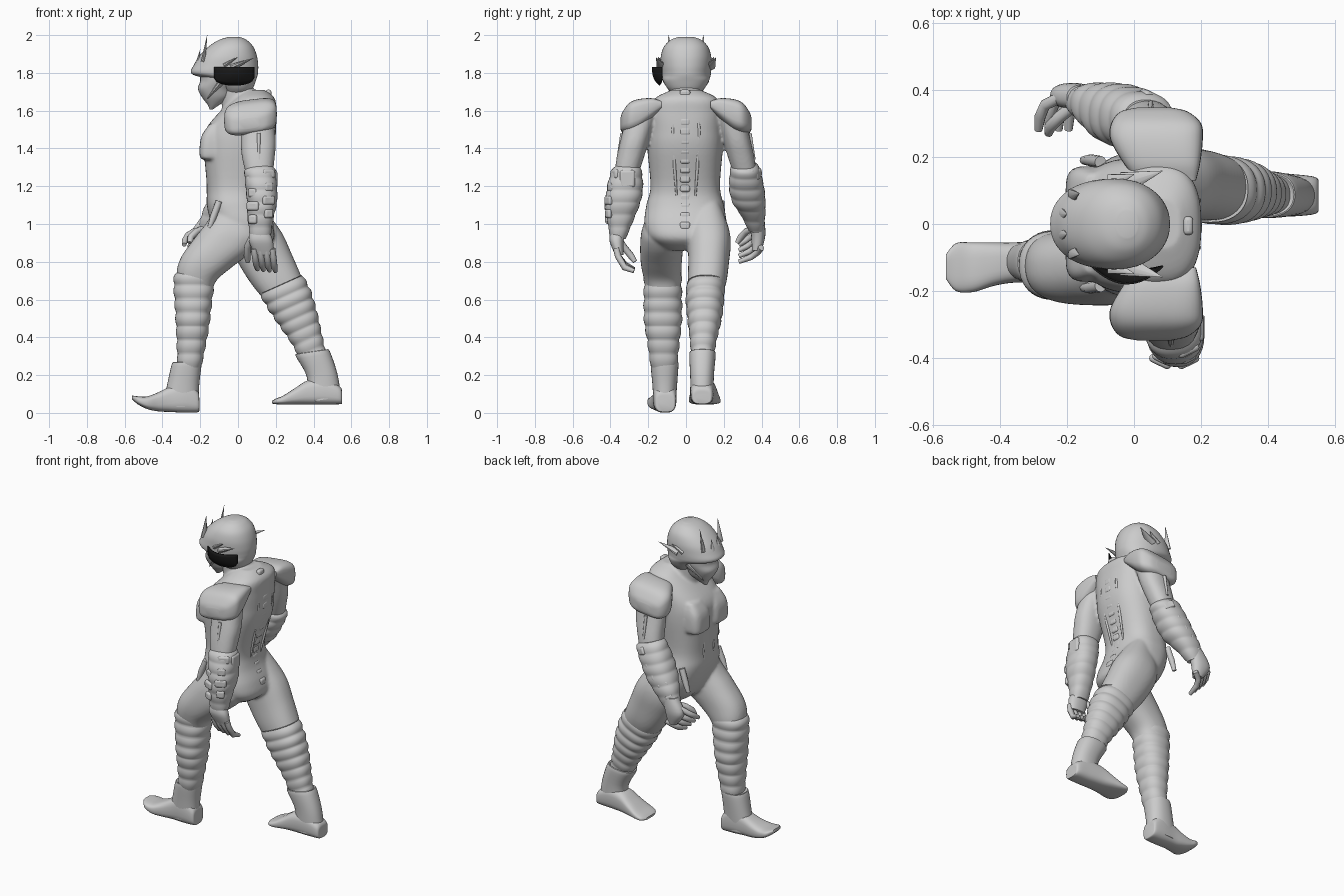
import bpy, bmesh, math
from mathutils import Vector


def finish(name, bm, angle=40):
    bmesh.ops.recalc_face_normals(bm, faces=bm.faces)
    me = bpy.data.meshes.new(name)
    bm.to_mesh(me)
    bm.free()
    for p in me.polygons:
        p.use_smooth = True
    me.set_sharp_from_angle(angle=math.radians(angle))
    ob = bpy.data.objects.new(name, me)
    bpy.context.collection.objects.link(ob)
    return ob


def loft(name, secs, axis='z', n=32, sub=5, power=2.3, tilt=0, shear=0, ripple=None):
    """Skin of sections (t, a0, a1, b0, b1): extents of a superellipse at t along the axis."""
    rows = []
    for i in range(len(secs) - 1):
        p = [Vector(secs[max(0, min(len(secs) - 1, i + k))]) for k in (-1, 0, 1, 2)]
        for s in range(sub + (i == len(secs) - 2)):
            u = s / sub
            rows.append(0.5 * (2 * p[1] + (p[2] - p[0]) * u + (2 * p[0] - 5 * p[1] + 4 * p[2] - p[3]) * u * u
                               + (3 * p[1] - p[0] - 3 * p[2] + p[3]) * u ** 3))
    bm = bmesh.new()
    rings = []
    for t, a0, a1, b0, b1 in rows:
        ca, cb, ra, rb = (a0 + a1) / 2, (b0 + b1) / 2, (a1 - a0) / 2, (b1 - b0) / 2
        k = 1
        if ripple and ripple[0] <= t <= ripple[1]:
            k += ripple[3] * (abs(math.sin(math.pi * (t - ripple[0]) / ripple[2])) - 0.6)
        ring = []
        for j in range(n):
            c, s = math.cos(2 * math.pi * j / n), math.sin(2 * math.pi * j / n)
            da = ra * k * math.copysign(abs(c) ** (2 / power), c)
            db = rb * k * math.copysign(abs(s) ** (2 / power), s) + shear * da
            a, b, h = ca + da, cb + db, t + tilt * da
            ring.append(bm.verts.new({'z': (a, b, h), 'x': (h, a, b), 'y': (a, h, b)}[axis]))
        rings.append(ring)
    for r, q in zip(rings, rings[1:]):
        for j in range(n):
            bm.faces.new((r[j], r[(j + 1) % n], q[(j + 1) % n], q[j]))
    bm.faces.new(rings[0])
    bm.faces.new(rings[-1])
    return finish(name, bm)


def spike(name, base, tip, r, flat=0.5):
    bm = bmesh.new()
    d = Vector(tip) - Vector(base)
    bmesh.ops.create_cone(bm, cap_ends=True, segments=10, radius1=r, radius2=0.001, depth=d.length)
    bmesh.ops.scale(bm, vec=(1, flat, 1), verts=bm.verts)
    ob = finish(name, bm)
    ob.rotation_mode = 'QUATERNION'
    ob.rotation_quaternion = d.to_track_quat('Z', 'Y')
    ob.location = (Vector(base) + Vector(tip)) / 2


def plate(name, loc, size, rot=(0, 0, 0), bevel=0.012):
    bm = bmesh.new()
    bmesh.ops.create_cube(bm, size=1)
    bmesh.ops.scale(bm, vec=size, verts=bm.verts)
    ob = finish(name, bm)
    ob.location, ob.rotation_euler = loc, rot
    m = ob.modifiers.new("Bevel", 'BEVEL')
    m.width, m.segments = bevel, 3


def rod(name, pts, r):
    cu = bpy.data.curves.new(name, 'CURVE')
    cu.dimensions, cu.bevel_depth, cu.bevel_resolution, cu.use_fill_caps = '3D', r, 3, True
    sp = cu.splines.new('POLY')
    sp.points.add(len(pts) - 1)
    for i, (p, c) in enumerate(zip(sp.points, pts)):
        p.co = (*c, 1)
        p.radius = 0.7 if i == len(pts) - 1 else 1
    sp.use_smooth = True
    bpy.context.collection.objects.link(bpy.data.objects.new(name, cu))


# Body: torso, neck, chest, thighs and upper arms, fused into one skin
body = loft("body", [(1.71, .03, .14, -.075, .075), (1.665, -.02, .195, -.165, .165), (1.59, -.1, .2, -.2, .19),
                     (1.5, -.17, .2, -.205, .195), (1.4, -.18, .19, -.205, .195), (1.2, -.165, .135, -.188, .18),
                     (1.1, -.165, .14, -.21, .2), (1.0, -.14, .18, -.22, .215), (.92, -.1, .19, -.19, .195),
                     (.86, -.04, .12, -.1, .12)], n=48, power=2.5)
loft("neck", [(1.78, -.1, .07, -.08, .08), (1.56, -.08, .1, -.075, .075)])
loft("front_thigh", [(1.1, -.1, .06, -.18, -.03), (.98, -.165, .13, -.23, -.012), (.9, -.225, .09, -.242, -.013),
                     (.8, -.3, -.03, -.24, -.022), (.72, -.325, -.115, -.225, -.025),
                     (.64, -.31, -.14, -.2, -.035)], n=40, tilt=-.2)
loft("rear_thigh", [(1.1, -.02, .11, .03, .18), (.98, -.04, .19, .01, .225), (.9, -.03, .24, .01, .237),
                    (.8, .02, .285, .012, .228), (.7, .085, .33, .01, .215), (.62, .15, .365, .015, .19)],
     n=40, tilt=.3)
loft("left_upper_arm", [(1.6, .02, .18, -.31, -.15), (1.45, .015, .2, -.345, -.195), (1.36, .02, .195, -.365, -.22),
                        (1.27, .04, .185, -.38, -.25)])
loft("right_upper_arm", [(1.6, -.01, .17, .15, .31), (1.45, -.03, .155, .195, .34), (1.36, -.035, .13, .22, .36),
                         (1.27, -.04, .1, .25, .375)])
for y in (-.091, .091):
    loft("chest", [(z, x, -.06, y - r, y + r) for z, x, r in
                   ((1.53, -.15, .06), (1.46, -.195, .079), (1.36, -.203, .079), (1.34, -.18, .06))], power=3.5)
for o in bpy.data.objects:
    o.select_set(True)
bpy.context.view_layer.objects.active = body
bpy.ops.object.join()
m = body.modifiers.new("Fuse", 'REMESH')
m.mode, m.voxel_size, m.use_smooth_shade = 'VOXEL', .009, True
m = body.modifiers.new("Soften", 'SMOOTH')
m.factor, m.iterations = .5, 5

for s in (-1, 1):
    rod("belly_seam", [(-.158, s * .04, 1.34), (-.16, s * .05, 1.2), (-.155, s * .035, 1.08)], .008)
    rod("hip_pocket", [(-.1, s * .185, 1.12), (-.13, s * .19, 1.04), (-.15, s * .19, .98)], .018)
    rod("back_seam", [(.178, s * .05, 1.66), (.192, s * .07, 1.5), (.158, s * .06, 1.3), (.125, s * .05, 1.15)], .008)
    # Shoulder pads, flared outward and higher at the back
    pad = [(.13, .01, .185, 1.6, 1.645), (.18, -.03, .197, 1.55, 1.66), (.25, -.07, .205, 1.49, 1.655),
           (.3, -.068, .2, 1.475, 1.635), (.335, -.04, .16, 1.485, 1.59), (.347, .01, .11, 1.505, 1.56)]
    loft("shoulder_pad", [(s * p[0],) + p[1:] for p in pad], axis='y', power=3.6, shear=.12)
# Spine segments following the curve of the back
for i in range(15):
    z = 1.69 - .05 * i
    x = .153 + .035 * math.cos((z - 1.52) * 7.8) + max(0, 1.12 - z) * .3
    plate("spine_segment", (x, -.005, z), (.03, .055, .042))

# Collar, face and helmet
loft("collar", [(1.66, -.06, .13, -.085, .085), (1.63, -.09, .15, -.11, .11), (1.58, -.1, .16, -.13, .13)], tilt=.3)
loft("face_mask", [(1.81, -.205, .02, -.11, .11), (1.76, -.2, .02, -.105, .105), (1.715, -.212, -.02, -.085, .085),
                   (1.67, -.19, -.04, -.065, .065), (1.63, -.16, -.1, -.035, .035), (1.605, -.15, -.135, -.01, .01)])
loft("helmet", [(z, x0, x1, -r, r) for z, x0, x1, r in
                ((1.99, -.05, .01, .04), (1.975, -.1, .045, .08), (1.94, -.155, .08, .116), (1.89, -.205, .1, .133),
                 (1.84, -.235, .107, .135), (1.805, -.25, .106, .133), (1.785, -.225, .103, .13),
                 (1.76, -.13, .095, .122), (1.72, -.09, .08, .1), (1.69, -.07, .06, .07))], n=48, power=2.15)
for s in (-1, 1):
    spike("brow_horn", (-.185, s * .085, 1.86), (-.163, s * .092, 2.0), .022)
    spike("brow_tooth", (-.215, s * .03, 1.85), (-.2, s * .03, 1.925), .02)
    spike("ear_fin", (-.03, s * .122, 1.83), (.085, s * .158, 1.88), .035)
    spike("ear_fin_small", (-.07, s * .125, 1.84), (-.0, s * .148, 1.885), .025)
    spike("jaw_guard", (-.08, s * .08, 1.76), (-.165, s * .06, 1.66), .045, .5)

# Side visor, a dark bowed sheet
bm = bmesh.new()
grid = []
for i in range(17):
    u = i / 8 - 1
    drop = .055 + .043 * math.sqrt(max(0, 1 - u * u))
    grid.append([bm.verts.new((-.02 + .108 * u, -.128 - .052 * (1 - u * u) * (1 - .75 * (v / 5) ** 3),
                               1.83 - drop * v / 5)) for v in range(6)])
for a, b in zip(grid, grid[1:]):
    for v in range(5):
        bm.faces.new((a[v], b[v], b[v + 1], a[v + 1]))
visor = finish("visor", bm)
visor.modifiers.new("Solidify", 'SOLIDIFY').thickness = .006
black = bpy.data.materials.new("black")
black.diffuse_color = (.01, .01, .01, 1)
visor.data.materials.append(black)

# Pleated shins: front (-y) and rear (+y)
loft("front_shin", [(.75, -.32, -.12, -.215, -.03), (.7, -.34, -.125, -.222, -.024), (.5, -.33, -.148, -.222, -.022),
                    (.4, -.325, -.163, -.208, -.032), (.24, -.32, -.195, -.185, -.048)],
     n=40, sub=20, ripple=(.24, .75, .0729, .08))
loft("rear_shin", [(.68, .115, .34, .005, .205), (.6, .16, .383, .0, .2), (.5, .222, .415, .008, .188),
                   (.4, .285, .44, .02, .165), (.27, .35, .47, .03, .14)],
     n=40, sub=16, tilt=.45, ripple=(.27, .68, .0586, .08))

# Boots
loft("front_boot_shaft", [(.262, -.335, -.205, -.175, -.05), (.26, -.35, -.193, -.187, -.04),
                          (.15, -.375, -.205, -.178, -.047), (.03, -.4, -.21, -.17, -.055)])
loft("front_boot_foot", [(-.205, -.15, -.07, .01, .08), (-.215, -.165, -.055, .003, .12), (-.28, -.175, -.05, .001, .17),
                         (-.36, -.175, -.055, .005, .14), (-.42, -.185, -.055, .008, .11), (-.48, -.203, -.055, .02, .088),
                         (-.53, -.2, -.057, .045, .088), (-.56, -.165, -.09, .072, .092)], axis='x', power=3)
loft("rear_boot_shaft", [(.318, .32, .47, .035, .14), (.315, .305, .485, .018, .157),
                         (.2, .365, .525, .022, .148), (.07, .36, .547, .025, .145)], tilt=.15)
loft("rear_boot_foot", [(.55, .05, .12, .05, .1), (.54, .03, .14, .046, .14), (.46, .022, .15, .044, .18),
                        (.37, .022, .16, .044, .172), (.3, .02, .172, .044, .13), (.24, .015, .182, .044, .092),
                        (.2, .025, .18, .046, .075), (.18, .06, .15, .05, .064)], axis='x', power=3)

# Forearms
loft("left_forearm", [(1.31, .06, .18, -.37, -.25), (1.28, .035, .2, -.395, -.235), (1.2, .04, .207, -.417, -.228),
                      (1.12, .048, .207, -.425, -.24), (1.04, .05, .19, -.42, -.27), (.92, .065, .17, -.4, -.32)],
     sub=14, ripple=(.92, 1.31, .065, .05))
loft("right_forearm", [(1.32, -.03, .1, .25, .37), (1.29, -.06, .115, .235, .39), (1.2, -.11, .07, .228, .412),
                       (1.12, -.15, .02, .245, .42), (1.05, -.185, -.045, .29, .42), (.97, -.21, -.11, .33, .41)],
     sub=14, tilt=-.3, ripple=(.97, 1.32, .0583, .05))
# Forearm plates
for i in range(4):
    z, k, w = 1.25 - .07 * i, i / 3, .07 - .02 * (i % 2)
    for side in (-1, 1):
        plate("left_forearm_plate", (.12 + side * .042, -.377 - .033 * min(1, k * 2), z + side * .015),
              (w, .025, .048), (0, 0, side * .45))
        plate("right_forearm_plate", (.01 - .13 * k + side * .042, .38 + .018 * min(1, k * 2), z + side * .015),
              (w, .025, .048), (0, .5, -side * .45))
plate("left_elbow_plate", (.193, -.31, 1.24), (.03, .08, .09))
plate("right_elbow_plate", (.078, .32, 1.25), (.03, .08, .09), (0, .5, 0))
for s, x in ((-1, .11), (1, .05)):
    rod("sleeve_seam", [(x, s * .338, 1.48), (x, s * .362, 1.34)], .01)

# Hands
loft("left_palm", [(.96, .065, .165, -.4, -.325), (.91, .058, .185, -.405, -.33), (.835, .09, .19, -.375, -.33)])
loft("right_palm", [(1.03, -.2, -.1, .34, .415), (.94, -.25, -.125, .345, .42), (.86, -.2, -.14, .35, .4)])
for i in range(4):
    x = .085 + .032 * i
    rod("left_finger", [(x, -.37, .87), (x + .005, -.36, .83), (x + .012, -.325, .785 - .005 * i),
                        (x + .018, -.275, .76 - .003 * i)], .017)
    kx, ky, kz = -.245 + .03 * i, .375 + .008 * i, .965 - .03 * i
    rod("right_finger", [(kx + .02, ky, kz), (kx - .02, ky - .02, kz - .025), (kx - .035, ky - .055, kz - .05),
                         (kx - .04, .28, kz - .075)], .017)
rod("left_thumb", [(.075, -.36, .93), (.05, -.33, .88), (.048, -.29, .83), (.052, -.27, .8)], .018)
rod("right_thumb", [(-.17, .36, .98), (-.22, .32, .96), (-.25, .29, .93), (-.255, .27, .9)], .018)
